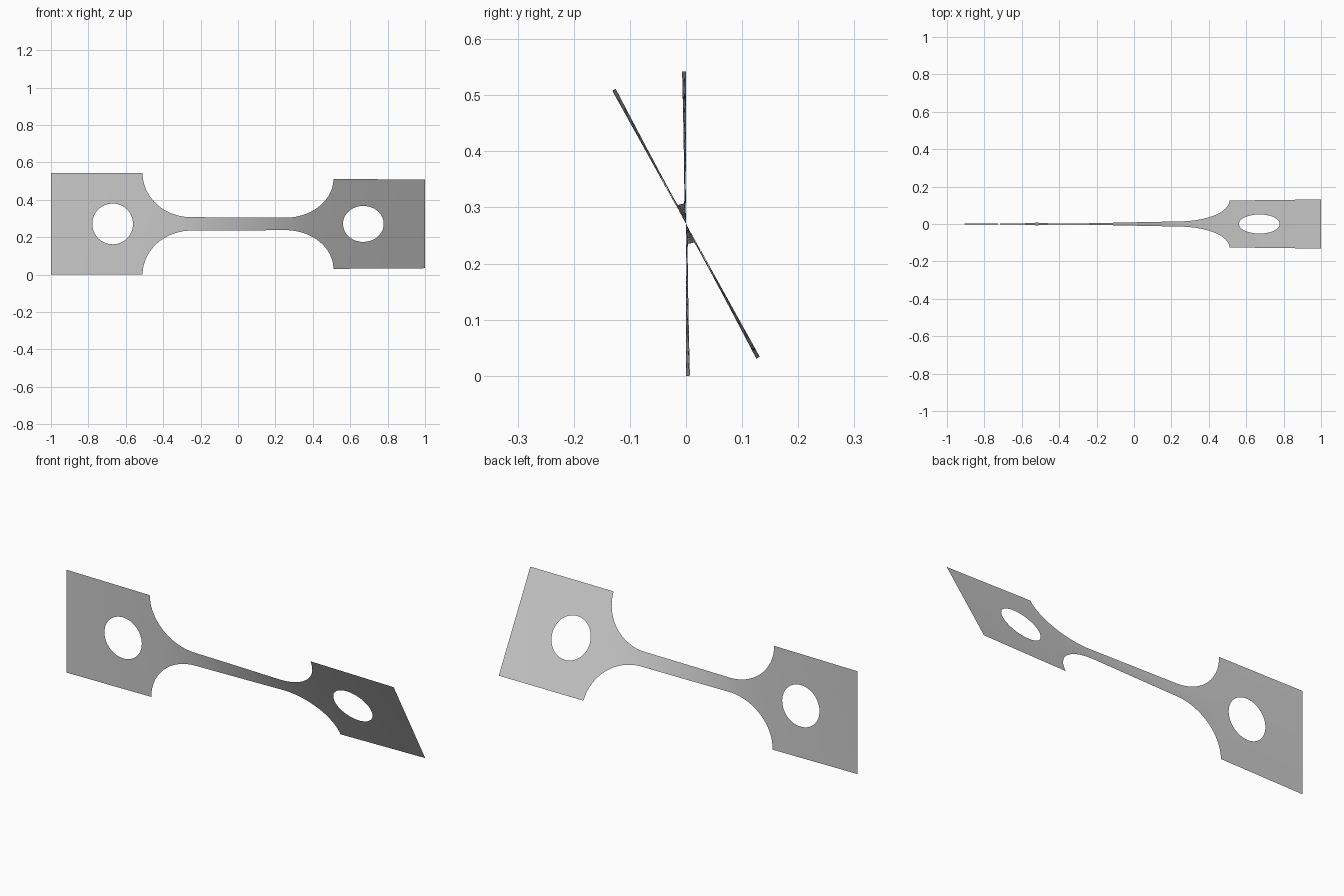
import bpy
import bmesh
import math

cube = bpy.data.objects.get("Cube")
if cube:
    bpy.data.objects.remove(cube)

HALF_LENGTH, HALF_HEIGHT, NECK_HALF = 1.0, 0.271, 0.036
SHOULDER, NECK_END = 0.51, 0.25      # the fillet runs between these
HOLE_X, HOLE_R = 0.67, 0.109
TWIST = math.radians(29)
N = 16                               # segments per plate side


def half_width(x):
    """Half height of the flat outline at a given x."""
    x = abs(x)
    if x >= SHOULDER:
        return HALF_HEIGHT
    if x <= NECK_END:
        return NECK_HALF
    t = (x - NECK_END) / (SHOULDER - NECK_END)
    return HALF_HEIGHT - (HALF_HEIGHT - NECK_HALF) * math.sqrt(1 - t * t)


# Twist gathers fastest where the strip is narrow
STEPS = 400
turn = [0.0]
for i in range(STEPS):
    mid = -HALF_LENGTH + (i + 0.5) * 2 * HALF_LENGTH / STEPS
    turn.append(turn[-1] + half_width(mid) ** -1.2)


def angle(x):
    f = (x + HALF_LENGTH) / (2 * HALF_LENGTH) * STEPS
    i = max(0, min(STEPS - 1, int(f)))
    return TWIST * (turn[i] + (turn[i + 1] - turn[i]) * (f - i)) / turn[-1]


bm = bmesh.new()


def add_grid(rows):
    """Join rows of (x, z) points with quads."""
    verts = [[bm.verts.new((x, 0, z)) for x, z in row] for row in rows]
    for a, b in zip(verts, verts[1:]):
        for j in range(len(a) - 1):
            bm.faces.new((a[j], a[j + 1], b[j + 1], b[j]))


def end_plate(side):
    """Rectangular grip plate with a round hole."""
    corners = [(HALF_LENGTH, -HALF_HEIGHT), (HALF_LENGTH, HALF_HEIGHT),
               (SHOULDER, HALF_HEIGHT), (SHOULDER, -HALF_HEIGHT)]
    outer = []
    for k in range(4):
        (x0, z0), (x1, z1) = corners[k], corners[(k + 1) % 4]
        outer += [(x0 + (x1 - x0) * i / N, z0 + (z1 - z0) * i / N) for i in range(N)]
    outer.append(outer[0])
    rings = []
    for k in range(7):
        t = k / 6
        ring = []
        for x, z in outer:
            a = math.atan2(z, x - HOLE_X)
            cx, cz = HOLE_X + HOLE_R * math.cos(a), HOLE_R * math.sin(a)
            ring.append((side * (cx + (x - cx) * t), cz + (z - cz) * t))
        rings.append(ring)
    add_grid(rings)


for side in (-1, 1):
    end_plate(side)

# Waisted neck: columns crowd together near the shoulders
fillet = [NECK_END + (SHOULDER - NECK_END) * math.sin(math.pi / 2 * i / 20) for i in range(21)]
straight = [-NECK_END + 2 * NECK_END * i / 24 for i in range(1, 24)]
columns = [-x for x in reversed(fillet)] + straight + fillet
add_grid([[(x, half_width(x) * (2 * j / N - 1)) for j in range(N + 1)] for x in columns])

# Weld, then twist the sheet about its long axis
bmesh.ops.remove_doubles(bm, verts=bm.verts, dist=0.0001)
bmesh.ops.recalc_face_normals(bm, faces=bm.faces)
for v in bm.verts:
    a, r = angle(v.co.x), v.co.z
    v.co.y = -r * math.sin(a)
    v.co.z = HALF_HEIGHT + r * math.cos(a)

# Keep the face normals toward the front
bm.normal_update()
if sum(f.normal.y for f in bm.faces) > 0:
    bmesh.ops.reverse_faces(bm, faces=bm.faces)

mesh = bpy.data.meshes.new("twisted_strip")
bm.to_mesh(mesh)
bm.free()
strip = bpy.data.objects.new("twisted_strip", mesh)
bpy.context.collection.objects.link(strip)

grey = bpy.data.materials.new("light grey")
grey.use_nodes = True
colour = (0.6, 0.6, 0.6, 1)
grey.diffuse_color = colour
grey.node_tree.nodes["Principled BSDF"].inputs["Base Color"].default_value = colour
mesh.materials.append(grey)

bpy.context.view_layer.objects.active = strip
strip.select_set(True)
bpy.ops.object.shade_smooth_by_angle()
